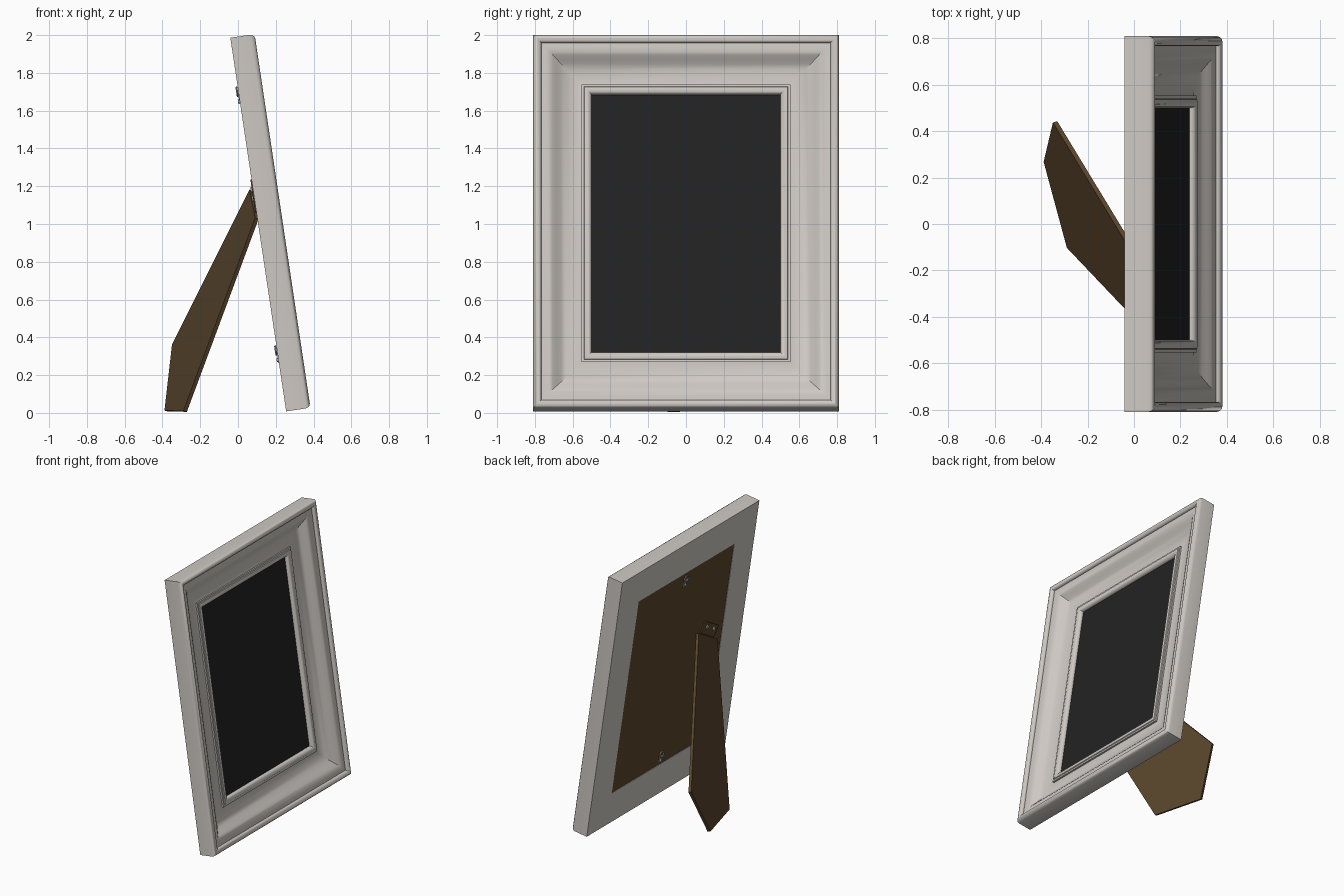
import bpy, bmesh, math
from mathutils import Matrix, Vector

if "Cube" in bpy.data.objects:
    bpy.data.objects.remove(bpy.data.objects["Cube"])

def mat(name, c):
    m = bpy.data.materials.new(name)
    m.diffuse_color = (*c, 1)
    m.use_nodes = True
    m.node_tree.nodes["Principled BSDF"].inputs["Base Color"].default_value = m.diffuse_color
    return m

SILVER = mat("silver", (0.62, 0.585, 0.55))
BROWN = mat("brown_board", (0.105, 0.062, 0.026))
BLACK = mat("black_picture", (0.016, 0.016, 0.016))
STEEL = mat("steel", (0.42, 0.41, 0.40))

# leaning frame space: local x = across, y = up the frame, z = out of the front
T = math.radians(8.5)
s, c = math.sin(T), math.cos(T)
LEAN = Matrix(((0, -s, c, 0.255), (1, 0, 0, 0), (0, c, s, 0.008), (0, 0, 0, 1)))
W, H = 0.81, 2.0

def finish(bm, name, material, world=LEAN, smooth=True):
    bmesh.ops.recalc_face_normals(bm, faces=bm.faces)
    me = bpy.data.meshes.new(name)
    bm.to_mesh(me)
    bm.free()
    ob = bpy.data.objects.new(name, me)
    bpy.context.collection.objects.link(ob)
    me.materials.append(material)
    ob.matrix_world = world
    if smooth:
        bpy.ops.object.select_all(action='DESELECT')
        ob.select_set(True)
        bpy.context.view_layer.objects.active = ob
        bpy.ops.object.shade_smooth_by_angle(angle=math.radians(32))
    return ob

def add_box(bm, size, loc, rot=0):
    m = Matrix.Translation(loc) @ Matrix.Rotation(rot, 4, 'Z') @ Matrix.Diagonal((*size, 1))
    bmesh.ops.create_cube(bm, size=1, matrix=m)

def add_disc(bm, r, h, loc):
    bmesh.ops.create_cone(bm, cap_ends=True, segments=16, radius1=r, radius2=r * 0.8,
                          depth=h, matrix=Matrix.Translation(loc) @ Matrix.Rotation(math.pi, 4, 'X'))

def add_ring(bm, R, r, loc, n=20, k=8):
    rings = []
    for i in range(n):
        a = 2 * math.pi * i / n
        rings.append([bm.verts.new((loc[0] + (R + r * math.cos(b)) * math.cos(a),
                                    loc[1] + (R + r * math.cos(b)) * math.sin(a),
                                    loc[2] + r * math.sin(b)))
                      for b in (2 * math.pi * j / k for j in range(k))])
    for i in range(n):
        p, q = rings[i], rings[(i + 1) % n]
        for j in range(k):
            bm.faces.new((p[j], q[j], q[(j + 1) % k], p[(j + 1) % k]))

# mitred moulding: (inset from outer edge, depth) profile swept round four corners
PROFILE = [(0, 0), (0, 0.104), (0.004, 0.117), (0.012, 0.126), (0.022, 0.130), (0.032, 0.128),
           (0.040, 0.121), (0.044, 0.113), (0.044, 0.106), (0.052, 0.106), (0.070, 0.106), (0.088, 0.102),
           (0.105, 0.092), (0.125, 0.077), (0.148, 0.061), (0.175, 0.047), (0.205, 0.039),
           (0.235, 0.037), (0.257, 0.040), (0.257, 0.052), (0.270, 0.052), (0.273, 0.058),
           (0.284, 0.061), (0.296, 0.058), (0.305, 0.050), (0.310, 0.040), (0.310, 0.026),
           (0.245, 0.026), (0.245, 0)]
bm = bmesh.new()
loops = []
for sx, top in ((-1, 0), (1, 0), (1, 1), (-1, 1)):
    loops.append([bm.verts.new((sx * (W - i), H - i if top else i, d)) for i, d in PROFILE])
for a in range(4):
    p, q = loops[a], loops[(a + 1) % 4]
    for j in range(len(PROFILE)):
        k = (j + 1) % len(PROFILE)
        bm.faces.new((p[j], q[j], q[k], p[k]))
finish(bm, "frame_moulding", SILVER)

# backing board and picture
bm = bmesh.new()
add_box(bm, (2 * (W - 0.246), H - 0.492, 0.021), (0, H / 2, 0.0125))
finish(bm, "backing_board", BROWN, smooth=False)
bm = bmesh.new()
add_box(bm, (2 * (W - 0.305), H - 0.61, 0.008), (0, H / 2, 0.027))
finish(bm, "picture_panel", BLACK, smooth=False)

# easel leg: five-sided board swung out on a slanted hinge
LEG = [(0.07, -0.235, 1.18), (0.10, -0.50, 1.03), (-0.28, -0.10, 0.008),
       (-0.38, 0.27, 0.010), (-0.34, 0.44, 0.36)]
nrm = Vector((-0.939, -0.257, 0.232))
bm = bmesh.new()
front = [bm.verts.new(Vector(p) + nrm * -0.010) for p in LEG]
back = [bm.verts.new(Vector(p) + nrm * 0.010) for p in LEG]
bm.faces.new(front)
bm.faces.new(back)
for i in range(5):
    j = (i + 1) % 5
    bm.faces.new((front[i], front[j], back[j], back[i]))
finish(bm, "easel_leg", BROWN, Matrix.Identity(4), smooth=False)

# hinge plate with screws and a pin along the leg top
ROT = math.radians(30)
d, up = Vector((math.cos(ROT), math.sin(ROT), 0)), Vector((-math.sin(ROT), math.cos(ROT), 0))
mid = Vector((-0.37, 1.11, 0))
bm = bmesh.new()
add_box(bm, (0.20, 0.09, 0.008), mid + up * 0.05 + Vector((0, 0, -0.002)), ROT)
finish(bm, "hinge_plate", BROWN, smooth=False)
bm = bmesh.new()
for t in (-0.05, 0.05):
    add_disc(bm, 0.017, 0.008, mid + up * 0.06 + d * t + Vector((0, 0, -0.009)))
finish(bm, "hinge_screws", STEEL)

# hanging hooks near the top and bottom of the board
for name, v, sgn in (("top_hanger", 1.69, 1), ("bottom_hanger", 0.305, 1)):
    bm = bmesh.new()
    add_box(bm, (0.03, 0.055, 0.006), (0, v - sgn * 0.018, 0))
    add_disc(bm, 0.012, 0.008, (0, v - sgn * 0.03, -0.006))
    add_ring(bm, 0.023, 0.005, (0, v + sgn * 0.022, -0.007))
    finish(bm, name, STEEL)
